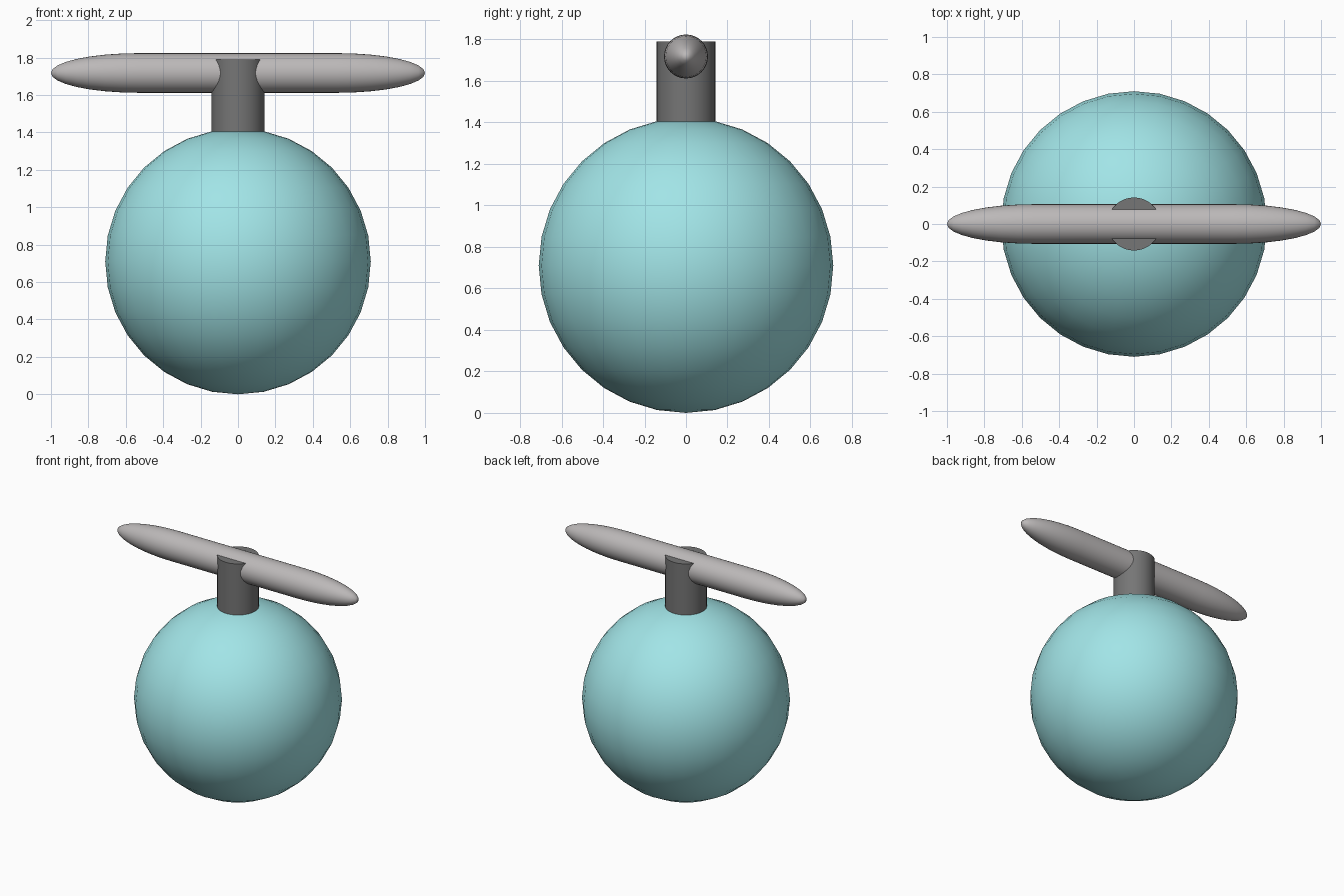
import bpy, bmesh, math

if "Cube" in bpy.data.objects:
    bpy.data.objects.remove(bpy.data.objects["Cube"])

SIDES = 32


def material(name, rgb):
    m = bpy.data.materials.new(name)
    m.diffuse_color = (*rgb, 1)
    m.use_nodes = True
    m.node_tree.nodes["Principled BSDF"].inputs["Base Color"].default_value = m.diffuse_color
    return m


def smooth(obj, name, mat):
    obj.name = name
    obj.data.materials.append(mat)
    bpy.ops.object.select_all(action='DESELECT')
    obj.select_set(True)
    bpy.context.view_layer.objects.active = obj
    bpy.ops.object.shade_smooth_by_angle(angle=math.radians(40))


# Round body
bpy.ops.mesh.primitive_uv_sphere_add(segments=SIDES, ring_count=16, radius=0.71,
                                     location=(0, 0, 0.71))
smooth(bpy.context.object, "body", material("teal", (0.36, 0.78, 0.80)))

# Upright post, slightly sunk into the body
bpy.ops.mesh.primitive_cylinder_add(vertices=SIDES, radius=0.142, depth=0.41,
                                    location=(0, 0, 1.585))
smooth(bpy.context.object, "post", material("dark_grey", (0.18, 0.18, 0.18)))

# Crossbar: straight tube whose ends are stretched hemispheres
RADIUS, STRAIGHT, STEPS = 0.106, 0.53, 8
bpy.ops.mesh.primitive_uv_sphere_add(segments=SIDES, ring_count=2 * STEPS, radius=RADIUS)
bar = bpy.context.object
bm = bmesh.new()
bm.from_mesh(bar.data)
# Split the equator into a tube by cutting and re-bridging the two halves
equator = [e for e in bm.edges if all(abs(v.co.z) < 1e-5 for v in e.verts)]
bmesh.ops.split_edges(bm, edges=equator)
for v in bm.verts:
    side = 1 if sum(f.calc_center_median().z for f in v.link_faces) > 0 else -1
    v.co.z = v.co.z / RADIUS * (1 - STRAIGHT) + side * STRAIGHT
bmesh.ops.bridge_loops(bm, edges=[e for e in bm.edges if e.is_boundary])
bmesh.ops.recalc_face_normals(bm, faces=bm.faces)
bm.to_mesh(bar.data)
bm.free()
bar.rotation_euler = (0, math.pi / 2, 0)
bar.location = (0, 0, 1.718)
smooth(bar, "crossbar", material("light_grey", (0.5, 0.48, 0.48)))
